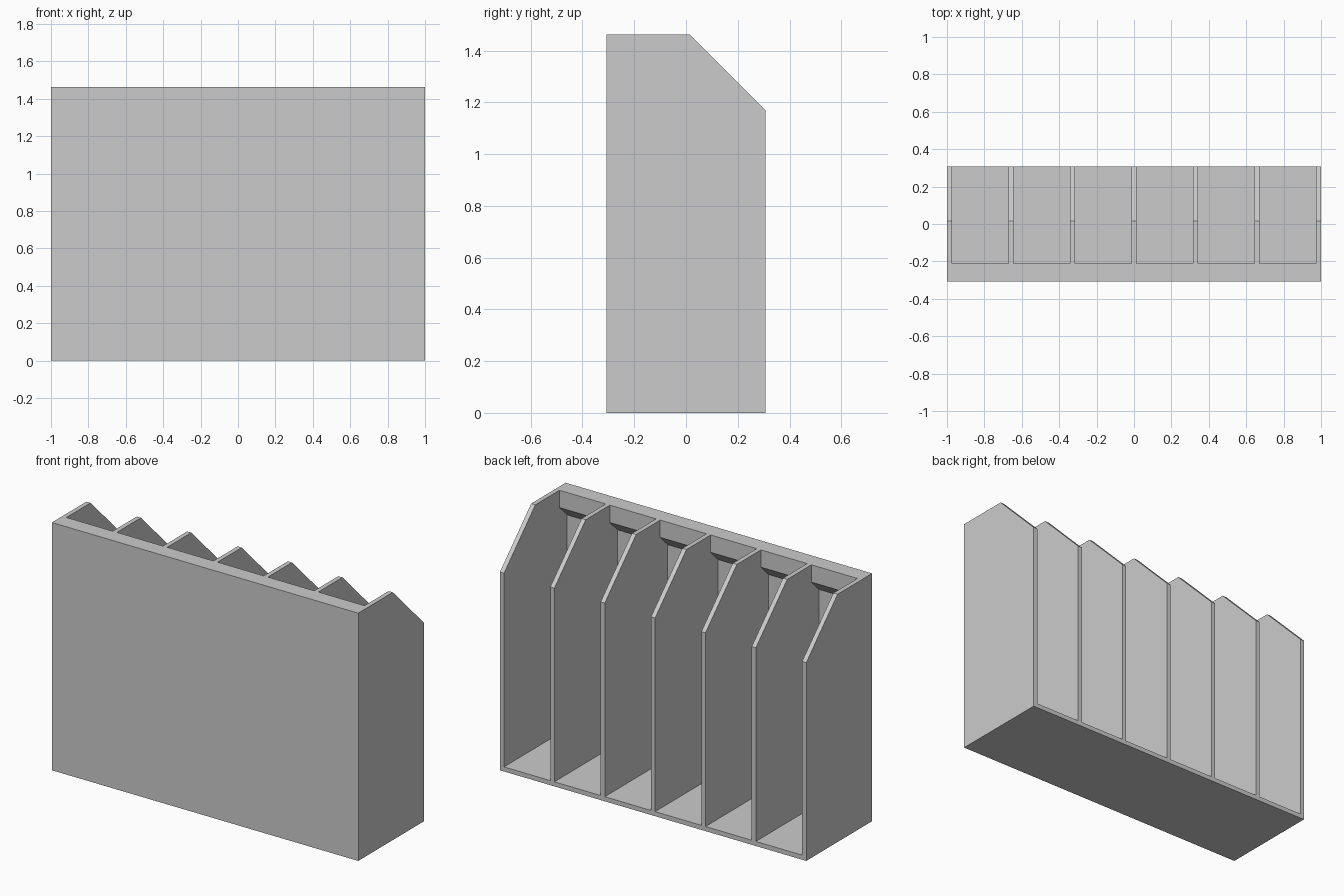
import bpy
import bmesh

cube = bpy.data.objects.get("Cube")
if cube:
    bpy.data.objects.remove(cube, do_unlink=True)

WIDTH, HALF_DEPTH, HEIGHT = 2.0, 0.307, 1.462
WALL = 0.027                      # floor, front panel and divider thickness
BAYS = 6
PITCH = (WIDTH - WALL) / BAYS
LIP_Y, LIP_Z = -0.21, 1.36        # back and underside of the thick top lip

grey = bpy.data.materials.new("light_grey")
grey.use_nodes = True
colour = (0.6, 0.6, 0.6, 1)
grey.diffuse_color = colour
grey.node_tree.nodes["Principled BSDF"].inputs["Base Color"].default_value = colour


def add_prism(bm, profile, x, width):
    """Extrude a (y, z) profile along x."""
    face = bm.faces.new([bm.verts.new((x, y, z)) for y, z in profile])
    result = bmesh.ops.extrude_face_region(bm, geom=[face])
    verts = [v for v in result["geom"] if isinstance(v, bmesh.types.BMVert)]
    bmesh.ops.translate(bm, verts=verts, vec=(width, 0, 0))


def finish(bm, name):
    bmesh.ops.recalc_face_normals(bm, faces=bm.faces)
    mesh = bpy.data.meshes.new(name)
    bm.to_mesh(mesh)
    bm.free()
    mesh.materials.append(grey)
    obj = bpy.data.objects.new(name, mesh)
    bpy.context.collection.objects.link(obj)
    return obj


# Solid body with the sloped upper back edge
bm = bmesh.new()
add_prism(bm, [(-HALF_DEPTH, 0), (HALF_DEPTH, 0), (HALF_DEPTH, 1.17),
               (0.015, HEIGHT), (-HALF_DEPTH, HEIGHT)], -WIDTH / 2, WIDTH)
rack = finish(bm, "divided_rack")

# Six open bays, leaving the dividers, floor, front panel and chamfered lip
inner_y = -HALF_DEPTH + WALL
bay = [(inner_y, WALL), (inner_y, LIP_Z - (LIP_Y - inner_y)), (LIP_Y, LIP_Z),
       (LIP_Y, HEIGHT + 0.2), (HALF_DEPTH + 0.2, HEIGHT + 0.2),
       (HALF_DEPTH + 0.2, WALL)]
bm = bmesh.new()
for i in range(BAYS):
    add_prism(bm, bay, -WIDTH / 2 + WALL + i * PITCH, PITCH - WALL)
cutter = finish(bm, "bay_cutter")
cutter.hide_render = True

# Cut the bays, apply the result and discard the cutter
cut = rack.modifiers.new("bays", 'BOOLEAN')
cut.operation = 'DIFFERENCE'
cut.solver = 'EXACT'
cut.object = cutter
bpy.context.view_layer.objects.active = rack
bpy.ops.object.modifier_apply(modifier=cut.name)
bpy.data.objects.remove(cutter, do_unlink=True)
